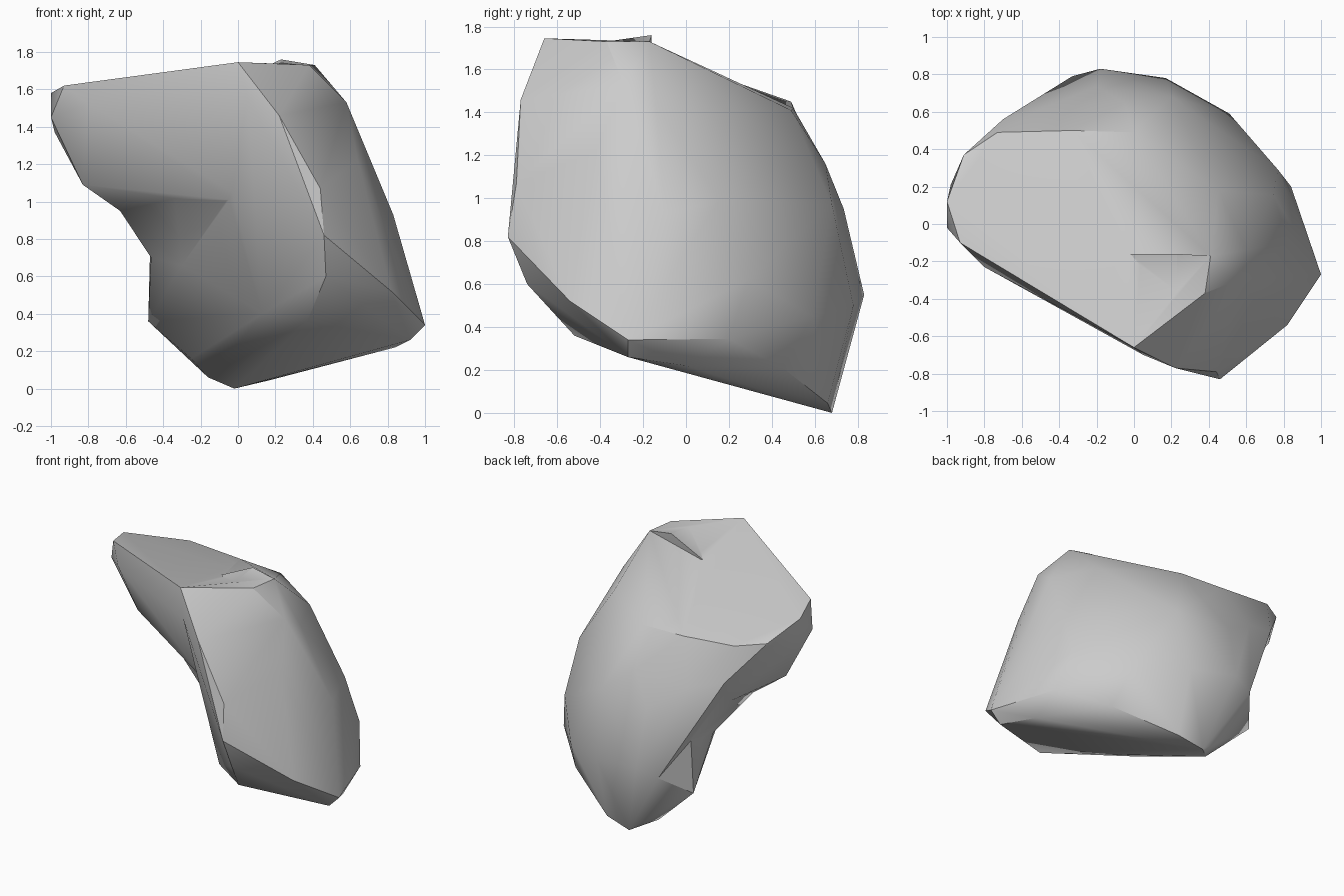
import bpy, bmesh, math

cube = bpy.data.objects.get("Cube")
if cube:
    bpy.data.objects.remove(cube, do_unlink=True)

stone = bpy.data.materials.new("stone_grey")
stone.use_nodes = True
GREY = (0.6, 0.6, 0.6, 1)
stone.diffuse_color = GREY
bsdf = stone.node_tree.nodes["Principled BSDF"]
bsdf.inputs["Base Color"].default_value = GREY
bsdf.inputs["Roughness"].default_value = 0.9


def chunk(name, points):
    """Convex lump of stone spanned by its corner points."""
    bm = bmesh.new()
    for p in points:
        bm.verts.new(p)
    res = bmesh.ops.convex_hull(bm, input=bm.verts)
    loose = {v for v in res["geom_interior"] + res["geom_unused"]
             if isinstance(v, bmesh.types.BMVert) and not v.link_faces}
    bmesh.ops.delete(bm, geom=list(loose), context='VERTS')
    bmesh.ops.recalc_face_normals(bm, faces=bm.faces)
    mesh = bpy.data.meshes.new(name)
    bm.to_mesh(mesh)
    bm.free()
    mesh.materials.append(stone)
    ob = bpy.data.objects.new(name, mesh)
    bpy.context.collection.objects.link(ob)
    return ob


# Main body: tall right side tapering to the low back foot
rock = chunk("rock", [
    # top corner
    (0, -.66, 1.745), (.23, -.44, 1.72), (.38, -.37, 1.73), (.41, -.17, 1.73), (-.02, -.16, 1.63),
    # front ridge
    (.05, -.7, 1.55), (.22, -.77, 1.46), (.44, -.79, 1.07), (.46, -.83, .82),
    (.47, -.74, .6), (.37, -.52, .36), (.13, -.4, .4), (.05, -.45, 1.0), (-.3, .03, .66),
    # underside
    (0, 0, .24), (-.25, .43, .16), (-.16, .54, .06), (-.02, .68, 0), (.17, .66, .045),
    (.57, .45, .21), (.84, 0, .22), (.92, -.27, .26),
    # right flank
    (1, -.27, .34), (.82, -.54, .52), (.84, .2, .345), (.77, .29, .62), (.83, -.1, .93),
    (.745, .156, .99), (.45, .18, 1.42), (.6, -.14, 1.43), (.58, -.29, 1.53), (.64, -.42, 1.22),
    # back
    (.51, .59, .45), (.17, .78, .5), (-.18, .83, .55), (-.33, .79, .5), (-.48, .6, .36),
    (-.465, .35, .7), (-.4, .69, .86), (-.2, .735, .95), (-.46, .63, 1.13),
    (-.33, .5, 1.42), (0, .49, 1.41), (-.05, .65, 1.16), (.2, .68, .97)])

# Overhanging arm with the flat top
arm = chunk("arm", [
    (0, -.66, 1.745), (.05, -.7, 1.55), (-.93, -.1, 1.62), (-1, .12, 1.58), (-1, -.02, 1.45),
    (-.8, -.23, 1.52), (-.83, .04, 1.09), (-.98, .21, 1.37), (-.91, .37, 1.47),
    (-.73, .49, 1.45), (-.7, .56, 1.2), (-.33, .5, 1.42), (-.35, -.28, 1.15),
    (-.46, .63, 1.13), (-.4, .69, .86), (-.63, .13, .95), (-.5, .04, .95),
    (.2, .2, 1.49), (.05, -.45, 1.0)])

# Neck filling the hollow between arm and body
neck = chunk("neck", [
    (-.63, .13, .95), (-.465, .35, .7), (-.5, .04, .95), (.05, -.45, 1.0), (-.3, .03, .66),
    (-.35, -.28, 1.15), (-.4, .69, .86), (-.33, .79, .5), (-.7, .56, 1.2), (-.46, .63, 1.13),
    (.1, .1, .8), (0, 0, 1.3)])

# Small peak on the top corner
crest = chunk("crest", [
    (.23, -.44, 1.72), (.23, -.16, 1.76), (.41, -.17, 1.73), (-.02, -.16, 1.64),
    (.2, -.2, 1.5)])

# Fuse the lumps into one stone
bpy.context.view_layer.objects.active = rock
for part in (neck, arm, crest):
    mod = rock.modifiers.new("join_" + part.name, 'BOOLEAN')
    mod.operation = 'UNION'
    mod.solver = 'EXACT'
    mod.object = part
    bpy.ops.object.modifier_apply(modifier=mod.name)
    bpy.data.objects.remove(part, do_unlink=True)

# Tidy seams and soften shallow facets
bm = bmesh.new()
bm.from_mesh(rock.data)
bmesh.ops.remove_doubles(bm, verts=bm.verts, dist=0.004)
bmesh.ops.recalc_face_normals(bm, faces=bm.faces)
bm.to_mesh(rock.data)
bm.free()
bpy.ops.object.select_all(action='DESELECT')
rock.select_set(True)
bpy.ops.object.shade_smooth_by_angle(angle=math.radians(30))
